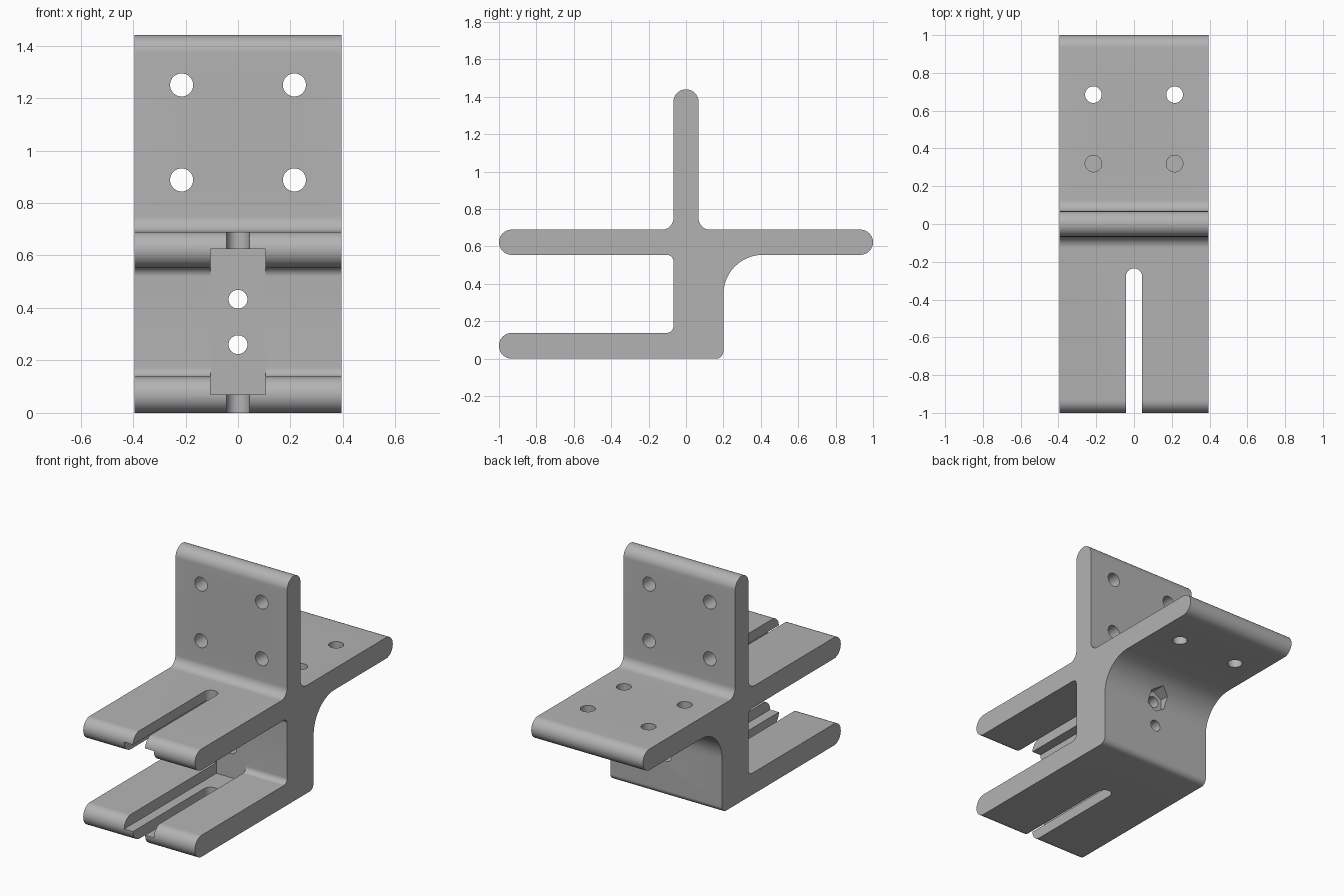
import bpy, bmesh, math
from mathutils import Vector, Matrix

if "Cube" in bpy.data.objects:
    bpy.data.objects.remove(bpy.data.objects["Cube"])

HALF_WIDTH = 0.395
T = 0.0675            # half thickness of the plates

grey = bpy.data.materials.new("plain grey")
grey.use_nodes = True
grey.diffuse_color = (0.45, 0.45, 0.45, 1)
grey.node_tree.nodes["Principled BSDF"].inputs["Base Color"].default_value = grey.diffuse_color


def rounded(corners, steps=12):
    """Outline from (y, z, radius) corners, each replaced by an arc."""
    out = []
    for i, (y, z, r) in enumerate(corners):
        p = Vector((y, z))
        a = (Vector(corners[i - 1][:2]) - p).normalized()
        b = (Vector(corners[(i + 1) % len(corners)][:2]) - p).normalized()
        centre = p + (a + b) * r
        for k in range(steps + 1):
            t = k / steps * math.pi / 2
            q = centre - b * r * math.cos(t) - a * r * math.sin(t)
            if not out or (q - out[-1]).length > 1e-4:
                out.append(q)
    return out


def make_object(name, bm):
    bmesh.ops.recalc_face_normals(bm, faces=bm.faces)
    mesh = bpy.data.meshes.new(name)
    bm.to_mesh(mesh)
    bm.free()
    mesh.materials.append(grey)
    obj = bpy.data.objects.new(name, mesh)
    bpy.context.collection.objects.link(obj)
    return obj


def cut(name, bm):
    """Subtract a solid from the bracket."""
    tool = make_object(name, bm)
    tool.hide_render = True
    tool.hide_set(True)
    tool.display_type = 'WIRE'
    mod = bracket.modifiers.new(name, 'BOOLEAN')
    mod.operation = 'DIFFERENCE'
    mod.solver = 'EXACT'
    mod.object = tool
    bpy.context.view_layer.objects.active = bracket
    bpy.ops.object.modifier_apply(modifier=name)
    bpy.data.objects.remove(tool)


def cylinder(start, end, radius, sides=32):
    start, end = Vector(start), Vector(end)
    axis = end - start
    turn = axis.to_track_quat('Z', 'Y').to_matrix().to_4x4()
    bm = bmesh.new()
    bmesh.ops.create_cone(bm, cap_ends=True, segments=sides, radius1=radius, radius2=radius,
                          depth=axis.length, matrix=Matrix.Translation((start + end) / 2) @ turn)
    return bm


def box(low, high):
    low, high = Vector(low), Vector(high)
    bm = bmesh.new()
    bmesh.ops.create_cube(bm, size=1, matrix=Matrix.Translation((low + high) / 2)
                          @ Matrix.Diagonal((*(high - low), 1)))
    return bm


# Bracket body: one side profile extruded across the width
profile = rounded([
    (-1, 0, 0.069), (0.2, 0, 0.04), (0.2, 0.555, 0.21), (1, 0.555, T),
    (1, 0.69, T), (T, 0.69, 0.06), (T, 1.44, T), (-T, 1.44, T),
    (-T, 0.69, 0.06), (-1, 0.69, T), (-1, 0.555, T), (-T, 0.555, 0.035),
    (-T, 0.138, 0.035), (-1, 0.138, 0.069)])
bm = bmesh.new()
side = bm.faces.new([bm.verts.new((-HALF_WIDTH, p.x, p.y)) for p in profile])
ext = bmesh.ops.extrude_face_region(bm, geom=[side])
bmesh.ops.translate(bm, vec=(2 * HALF_WIDTH, 0, 0),
                    verts=[v for v in ext["geom"] if isinstance(v, bmesh.types.BMVert)])
bracket = make_object("bracket", bm)

# T-slot in the two jaws: wide inner channel and narrow through slot
cut("channel", box((-0.105, -1.2, 0.07), (0.105, -T, 0.625)))
for low, high in ((-0.1, 0.3), (0.4, 0.8)):
    cut("slot", box((-0.043, -1.2, low), (0.043, -0.278, high)))
    cut("slot_end", cylinder((0, -0.278, low), (0, -0.278, high), 0.043))

# Mounting holes in the upright plate and rear flange
for x in (-0.215, 0.215):
    for z in (0.888, 1.25):
        cut("upright_hole", cylinder((x, -0.2, z), (x, 0.2, z), 0.044))
    cut("flange_hole", cylinder((x, 0.685, 0.4), (x, 0.685, 0.8), 0.044))
    cut("blind_hole", cylinder((x, 0.32, 0.557), (x, 0.32, 0.8), 0.044))

# Bolt holes through the web, with a hexagonal nut pocket behind the upper one
for z in (0.26, 0.433):
    cut("bolt_hole", cylinder((0, -0.2, z), (0, 0.4, z), 0.036))
cut("nut_pocket", cylinder((0, 0.18, 0.433), (0, 0.4, 0.433), 0.072, 6))

# Smooth rounds, sharp edges
bpy.ops.object.select_all(action='DESELECT')
bracket.select_set(True)
bpy.context.view_layer.objects.active = bracket
bpy.ops.object.shade_smooth_by_angle(angle=math.radians(30))
